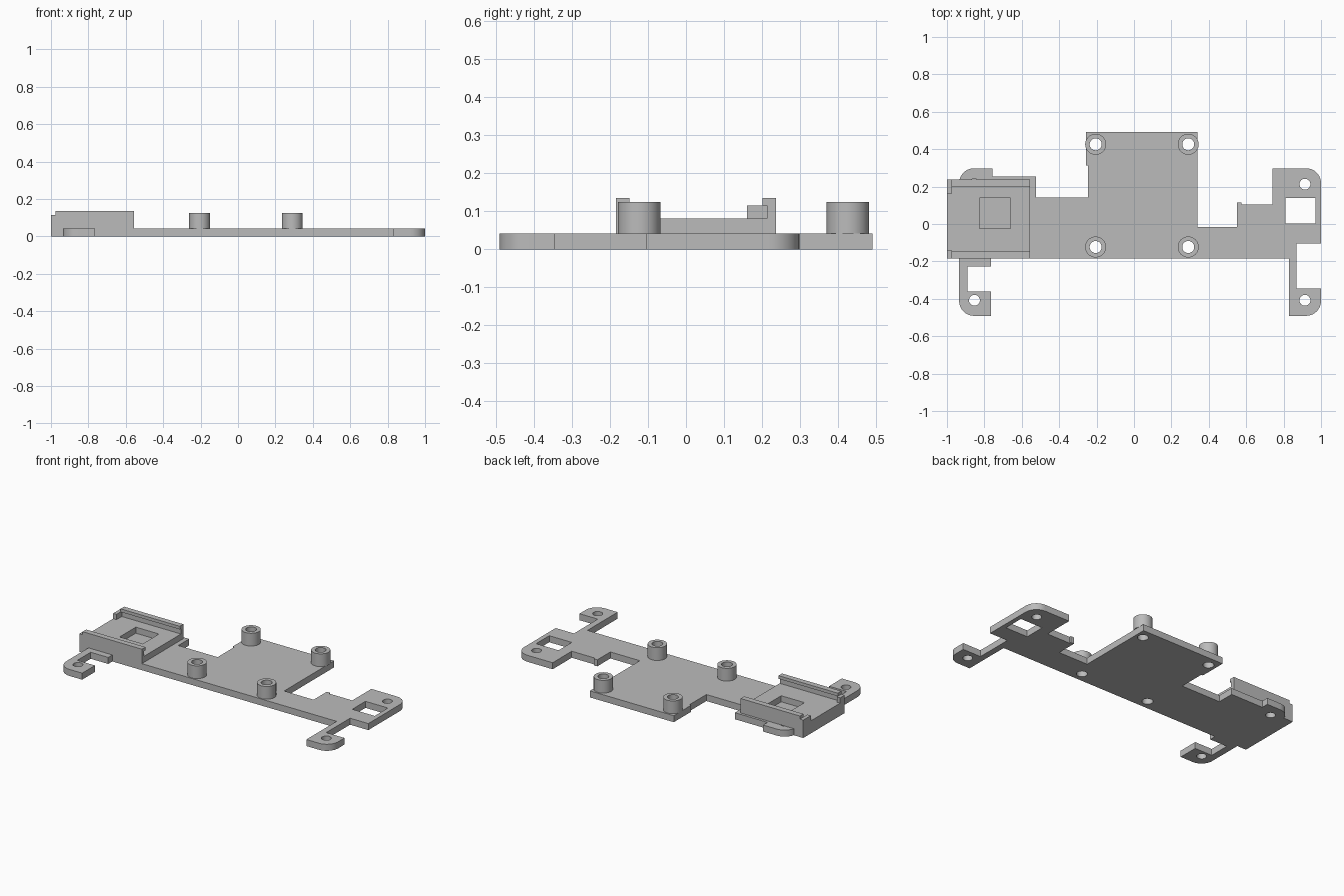
import bpy, bmesh, math

if "Cube" in bpy.data.objects:
    bpy.data.objects.remove(bpy.data.objects["Cube"])

grey = bpy.data.materials.new("plain grey")
grey.diffuse_color = (0.5, 0.5, 0.5, 1)
grey.use_nodes = True
grey.node_tree.nodes["Principled BSDF"].inputs["Base Color"].default_value = grey.diffuse_color


def arc(cx, cy, r, a0, a1, n=10):
    return [(cx + r * math.cos(math.radians(a0 + (a1 - a0) * i / n)),
             cy + r * math.sin(math.radians(a0 + (a1 - a0) * i / n))) for i in range(n + 1)]


def circle(cx, cy, r, n=40):
    return arc(cx, cy, r, 0, 360, n)[:-1]


def rect(x0, x1, y0, y1):
    return [(x0, y0), (x1, y0), (x1, y1), (x0, y1)]


def slab(name, loops, z0, z1):
    """Extrude an outline (first loop) with holes (other loops) from z0 to z1."""
    cu = bpy.data.curves.new(name, 'CURVE')
    cu.dimensions = '2D'
    cu.fill_mode = 'BOTH'
    cu.extrude = (z1 - z0) / 2
    for loop in loops:
        sp = cu.splines.new('POLY')
        sp.points.add(len(loop) - 1)
        for p, (x, y) in zip(sp.points, loop):
            p.co = (x, y, 0, 1)
        sp.use_cyclic_u = True
    ob = bpy.data.objects.new(name, cu)
    bpy.context.collection.objects.link(ob)
    bpy.ops.object.select_all(action='DESELECT')
    ob.select_set(True)
    bpy.context.view_layer.objects.active = ob
    bpy.ops.object.convert(target='MESH')
    ob = bpy.context.view_layer.objects.active
    bm = bmesh.new()
    bm.from_mesh(ob.data)
    bmesh.ops.remove_doubles(bm, verts=bm.verts, dist=1e-5)
    bmesh.ops.translate(bm, verts=bm.verts, vec=(0, 0, (z0 + z1) / 2))
    bmesh.ops.recalc_face_normals(bm, faces=bm.faces)
    bm.to_mesh(ob.data)
    bm.free()
    ob.data.materials.clear()
    ob.data.materials.append(grey)
    bpy.ops.object.shade_smooth_by_angle(angle=math.radians(30))
    return ob


T = 0.042      # plate thickness
R = 0.08       # mounting pad corner radius
posts = [(x, y) for x in (-0.205, 0.29) for y in (-0.123, 0.426)]

# Base plate outline, counter-clockwise from the front left arm
outline = (
    [(-1, -0.184), (-0.935, -0.184)]
    + arc(-0.935 + R, -0.491 + R, R, 180, 270)
    + [(-0.765, -0.491), (-0.765, -0.361), (-0.89, -0.361), (-0.89, -0.226),
       (-0.765, -0.226), (-0.765, -0.184), (0.83, -0.184), (0.83, -0.491)]
    + arc(1 - R, -0.491 + R, R, 270, 360)
    + [(1, -0.346), (0.87, -0.346), (0.87, -0.104), (1, -0.104)]
    + arc(1 - R, 0.298 - R, R, 0, 90)
    + [(0.74, 0.298), (0.74, 0.104), (0.575, 0.104), (0.575, 0.116), (0.55, 0.116),
       (0.55, -0.017), (0.34, -0.017), (0.34, 0.491), (-0.257, 0.491), (-0.257, 0.314),
       (-0.245, 0.314), (-0.245, 0.143), (-0.525, 0.143), (-0.525, 0.253),
       (-0.757, 0.253), (-0.757, 0.298)]
    + arc(-0.935 + R, 0.298 - R, R, 90, 180)
    + [(-0.935, 0.237), (-1, 0.237)])
screw_holes = [circle(x, y, 0.029) for x in (-0.853, 0.914) for y in (-0.408, 0.213)]
slab("base_plate",
     [outline, rect(0.81, 0.97, 0.004, 0.138)] + screw_holes
     + [circle(x, y, 0.032) for x, y in posts], 0, T)

# Hollow standoffs
for i, (x, y) in enumerate(posts):
    slab(f"standoff_{i + 1}", [circle(x, y, 0.056), circle(x, y, 0.032)], T, 0.124)

# Slide-in holder: floor with pocket, side walls, overhanging lips, end stops
slab("holder_floor", [rect(-1, -0.555, -0.184, 0.237),
                      rect(-0.825, -0.66, -0.025, 0.14)], T, 0.081)
for side, wall, lip, stop in (("front", (-0.184, -0.160), (-0.184, -0.148), (-0.160, -0.138)),
                              ("back", (0.213, 0.237), (0.201, 0.237), (0.160, 0.213))):
    slab(f"holder_{side}_wall", [rect(-1, -0.555, *wall)], 0.081, 0.115)
    slab(f"holder_{side}_lip", [rect(-0.976, -0.555, *lip)], 0.115, 0.135)
    slab(f"holder_{side}_stop", [rect(-1, -0.976, *stop)], 0.081, 0.115)
